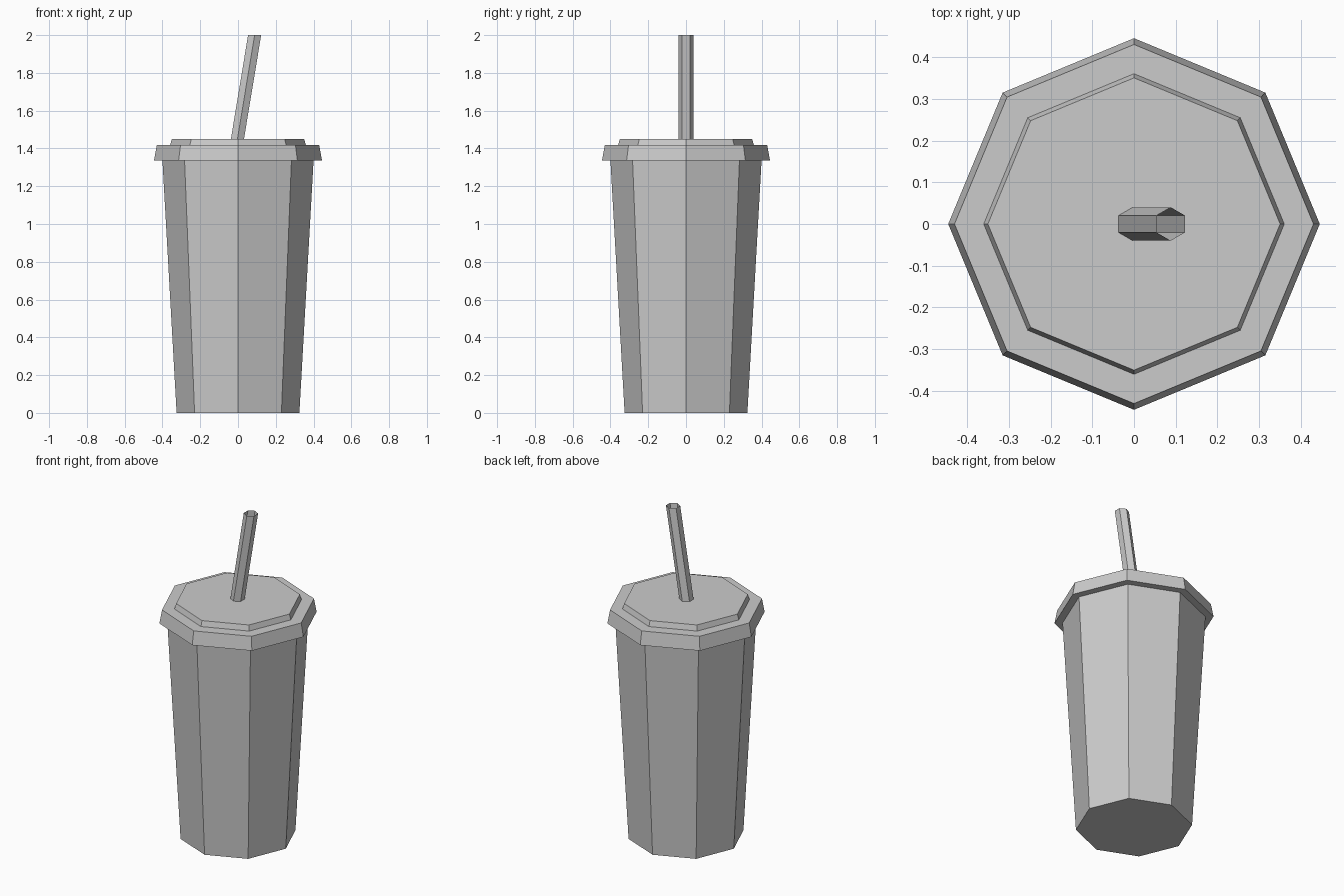
import bpy
import bmesh
from math import cos, sin, tau

cube = bpy.data.objects.get("Cube")
if cube:
    bpy.data.objects.remove(cube, do_unlink=True)

# Single plain finish
grey = bpy.data.materials.new("light grey")
grey.use_nodes = True
colour = (0.6, 0.6, 0.6, 1)
grey.diffuse_color = colour
grey.node_tree.nodes["Principled BSDF"].inputs["Base Color"].default_value = colour


def loft(name, sides, rings, start=0.0, capped=True):
    """Join horizontal polygon rings given as (centre x, radius, z)."""
    bm = bmesh.new()
    loops = []
    for cx, r, z in rings:
        angles = [start + tau * i / sides for i in range(sides)]
        loops.append([bm.verts.new((cx + r * cos(a), r * sin(a), z)) for a in angles])
    for low, high in zip(loops, loops[1:]):
        for i in range(sides):
            j = (i + 1) % sides
            bm.faces.new((low[i], low[j], high[j], high[i]))
    if capped:
        bm.faces.new(loops[0][::-1])
        bm.faces.new(loops[-1])
    mesh = bpy.data.meshes.new(name)
    bm.to_mesh(mesh)
    bm.free()
    mesh.materials.append(grey)
    obj = bpy.data.objects.new(name, mesh)
    bpy.context.collection.objects.link(obj)
    return obj


# Tapered octagonal cup
loft("cup", 8, [(0, 0.325, 0), (0, 0.4, 1.335)])

# Lid with a wide rim and a raised centre
loft("lid", 8, [(0, 0.445, 1.335), (0, 0.43, 1.417),
                (0, 0.36, 1.417), (0, 0.35, 1.45)])

# Leaning hollow straw, open at the top
loft("straw", 6, [(-0.003, 0.04, 1.45), (0.088, 0.04, 2)],
     start=tau / 12, capped=False)
